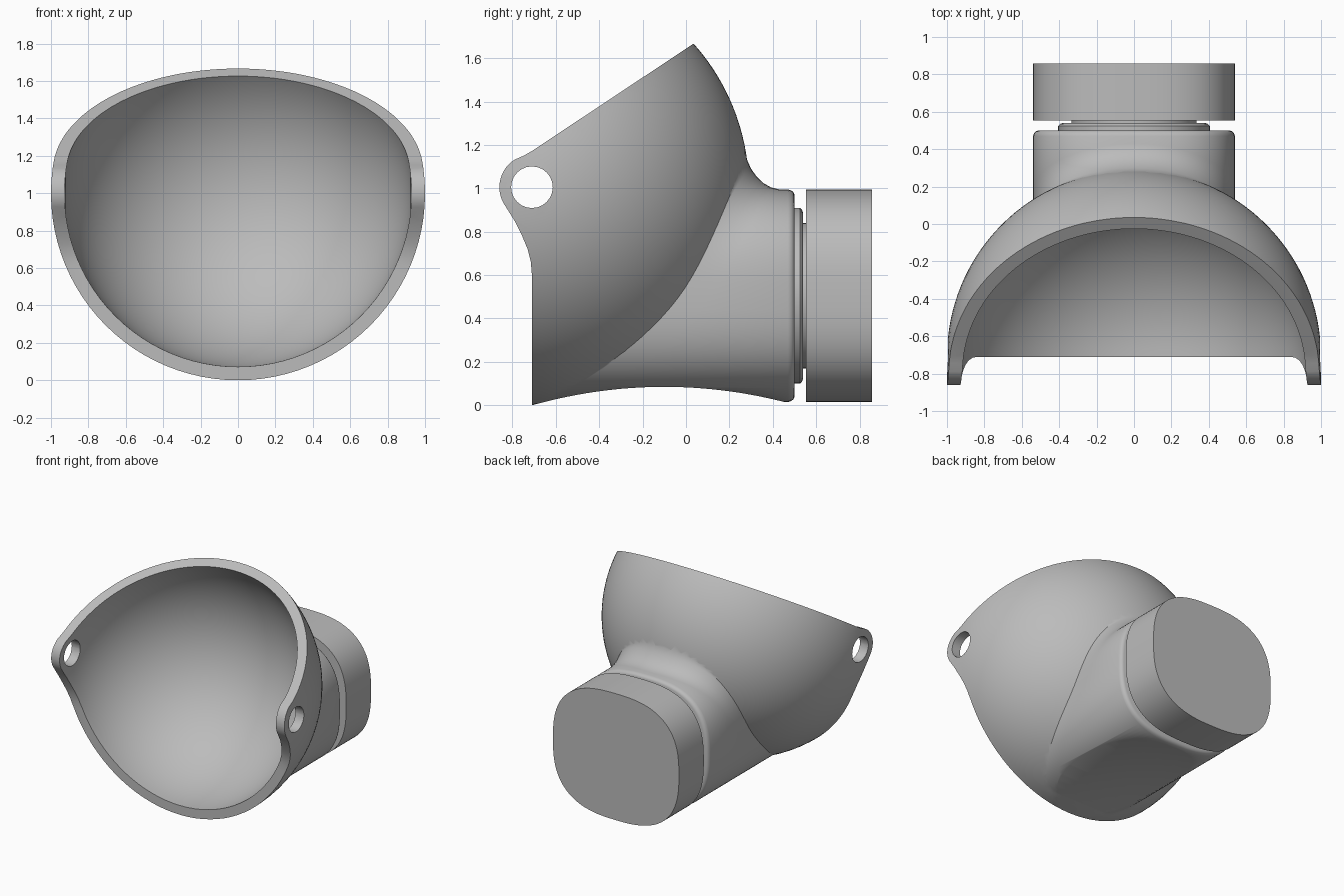
import bpy, bmesh
from math import sin, cos, pi, radians, sqrt

if "Cube" in bpy.data.objects:
    bpy.data.objects.remove(bpy.data.objects["Cube"], do_unlink=True)

grey = bpy.data.materials.new("plain grey")
grey.use_nodes = True
grey.diffuse_color = (0.5, 0.5, 0.5, 1)
grey.node_tree.nodes["Principled BSDF"].inputs["Base Color"].default_value = (0.5, 0.5, 0.5, 1)

SEG = 96
CY, CZ = -0.71, 1.0      # centre of the dome
ANGLES = [2 * pi * i / SEG for i in range(SEG)]


def loft(name, rings, start_tip=None, end_tip=None):
    """Skin equal-length rings; close each end with a flat cap or a tip."""
    bm = bmesh.new()
    rows = [[bm.verts.new(p) for p in ring] for ring in rings]
    n = len(rows[0])
    for a, b in zip(rows, rows[1:]):
        for i in range(n):
            j = (i + 1) % n
            bm.faces.new((a[i], a[j], b[j], b[i]))
    for row, tip in ((rows[0], start_tip), (rows[-1], end_tip)):
        if tip is None:
            bm.faces.new(row)
        else:
            v = bm.verts.new(tip)
            for i in range(n):
                bm.faces.new((row[i], row[(i + 1) % n], v))
    bmesh.ops.recalc_face_normals(bm, faces=bm.faces)
    mesh = bpy.data.meshes.new(name)
    bm.to_mesh(mesh)
    bm.free()
    mesh.materials.append(grey)
    obj = bpy.data.objects.new(name, mesh)
    bpy.context.collection.objects.link(obj)
    return obj


def circle(y, r, z=CZ):
    return [(r * cos(a), y, z + r * sin(a)) for a in ANGLES]


def squircle(scale=1.0):
    """Rounded-square neck section as (x, z) pairs."""
    def power(v):
        return (1 if v >= 0 else -1) * abs(v) ** (2 / 2.7)
    return [(0.54 * scale * power(cos(a)), 0.505 + 0.49 * scale * power(sin(a)))
            for a in ANGLES]


def section(y, scale=1.0):
    return [(x, y, z) for x, z in squircle(scale)]


def dome(name, r, front):
    rings = [circle(front, r)]
    for i in range(32):
        t = i / 32 * pi / 2
        rings.append(circle(CY + r * sin(t), r * cos(t)))
    return loft(name, rings, end_tip=(0, CY + r, CZ))


def boolean(target, cutter, operation):
    mod = target.modifiers.new(operation, 'BOOLEAN')
    mod.operation, mod.solver, mod.object = operation, 'EXACT', cutter
    bpy.context.view_layer.objects.active = target
    bpy.ops.object.modifier_apply(modifier=mod.name)
    bpy.data.objects.remove(cutter, do_unlink=True)


def neck_ring(d, lift):
    """Ring at distance d behind the dome surface, lifted on top as a fillet."""
    ring = []
    for x, z in squircle():
        y = CY + sqrt(max(0.004, 1 - x * x - (z - CZ) ** 2)) + d
        ring.append((x, y, z + lift * max(0, (z - 0.505) / 0.49) ** 1.5))
    return ring


# Cup: dome joined to the neck, then hollowed
cup = dome("cup_and_neck", 1.0, -1.0)
fillet = [(-0.1, 0.28), (-0.03, 0.2), (-0.01, 0.14), (0.01, 0.095), (0.035, 0.06),
          (0.065, 0.03), (0.1, 0.01), (0.14, 0)]
neck = loft("neck", [neck_ring(d, h) for d, h in fillet]
            + [section(y, s) for y, s in ((0.47, 1), (0.485, 0.99), (0.495, 0.975), (0.5, 0.95))],
            start_tip=(0, -0.6, 0.6))
boolean(cup, neck, 'UNION')
boolean(cup, dome("hollow", 0.928, -1.3), 'DIFFERENCE')

# Side outline: slanted rim, ears, front edge and arched underside
outline = [(CY, 0.6), (-0.715, 0.66), (-0.73, 0.72), (-0.755, 0.78), (-0.79, 0.85)]
for i in range(19):
    a = radians(212 - i * 5)
    outline.append((CY + 0.15 * cos(a), 1.005 + 0.15 * sin(a)))
outline += [(-0.745, 1.152), (-0.71, 1.172), (0.04, 1.67), (1.0, 2.307), (1.0, -0.2)]
for i in range(33):
    y = 0.62 + (CY - 0.62) * i / 32
    outline.append((y, 0.085 - 0.228 * (y + 0.1) ** 2))
trim = loft("outline_trim", [[(x, y, z) for y, z in outline] for x in (-1.3, 1.3)])
boolean(cup, trim, 'INTERSECT')

# Pivot holes through both ears
pin = loft("pivot_hole", [[(x, CY + 0.096 * cos(a), 1.005 + 0.096 * sin(a)) for a in ANGLES[::4]]
                          for x in (-1.4, 1.4)])
boolean(cup, pin, 'DIFFERENCE')

# Stepped collar and end block behind the neck
collar = loft("collar", [circle(y, r, 0.505) for y, r in
                         ((0.48, 0.405), (0.525, 0.405), (0.535, 0.395), (0.54, 0.38))])
spigot = loft("spigot", [circle(y, 0.335, 0.505) for y in (0.53, 0.57)])
block = loft("end_block", [section(y) for y in (0.553, 0.858)])

for obj in (cup, collar, spigot, block):
    bpy.ops.object.select_all(action='DESELECT')
    obj.select_set(True)
    bpy.context.view_layer.objects.active = obj
    bpy.ops.object.shade_smooth_by_angle(angle=radians(32))
